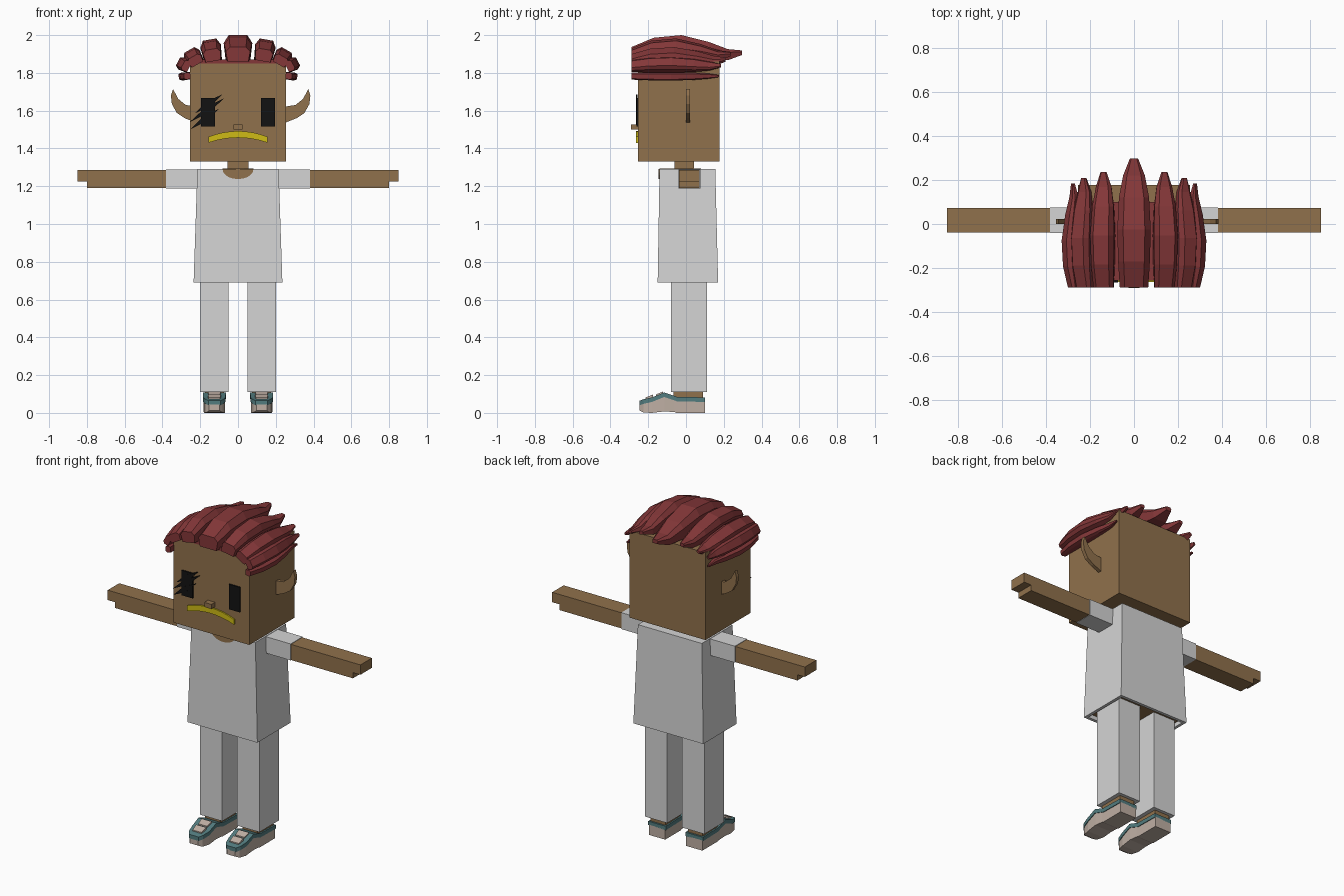
import bpy, bmesh, math

old = bpy.data.objects.get("Cube")
if old:
    bpy.data.objects.remove(old, do_unlink=True)


def material(name, rgb):
    m = bpy.data.materials.new(name)
    m.use_nodes = True
    m.diffuse_color = (*rgb, 1)
    bsdf = next(n for n in m.node_tree.nodes if n.type == "BSDF_PRINCIPLED")
    bsdf.inputs["Base Color"].default_value = (*rgb, 1)
    bsdf.inputs["Roughness"].default_value = 0.9
    return m


SKIN = material("brown skin", (0.28, 0.165, 0.072))
CLOTH = material("white cloth", (0.66, 0.66, 0.66))
HAIR = material("dark red hair", (0.23, 0.038, 0.04))
BLACK = material("black", (0.006, 0.006, 0.006))
YELLOW = material("yellow lip", (0.62, 0.5, 0.008))
BEIGE = material("beige shoe", (0.52, 0.43, 0.37))
TEAL = material("teal trim", (0.085, 0.2, 0.21))


def loft(name, rings, *mats):
    """Skin a row of equal-length rings of points, with flat end caps."""
    bm = bmesh.new()
    rows = [[bm.verts.new(p) for p in ring] for ring in rings]
    n = len(rows[0])
    for a, b in zip(rows, rows[1:]):
        for i in range(n):
            j = (i + 1) % n
            bm.faces.new((a[i], a[j], b[j], b[i]))
    bm.faces.new(rows[0])
    bm.faces.new(rows[-1])
    bmesh.ops.recalc_face_normals(bm, faces=bm.faces)
    mesh = bpy.data.meshes.new(name)
    bm.to_mesh(mesh)
    bm.free()
    obj = bpy.data.objects.new(name, mesh)
    for m in mats:
        mesh.materials.append(m)
    bpy.context.collection.objects.link(obj)
    return obj


def rect(x0, x1, y0, y1, z):
    return [(x0, y0, z), (x1, y0, z), (x1, y1, z), (x0, y1, z)]


def box(name, x0, x1, y0, y1, z0, z1, mat):
    return loft(name, [rect(x0, x1, y0, y1, z0), rect(x0, x1, y0, y1, z1)], mat)


def prism(name, outline, y0, y1, mat):
    """Extrude an x-z outline along y."""
    return loft(name, [[(x, y, z) for x, z in outline] for y in (y0, y1)], mat)


def slab(name, stations, x, mat):
    """Loft along y from (y, bottom, top, half width) stations."""
    return loft(name, [[(x - w, y, a), (x + w, y, a), (x + w, y, b), (x - w, y, b)]
                       for y, a, b, w in stations], mat)


# Head and neck
box("head", -0.255, 0.255, -0.255, 0.177, 1.33, 1.86, SKIN)
box("neck", -0.055, 0.055, -0.06, 0.042, 1.27, 1.34, SKIN)
box("nose", -0.024, 0.024, -0.29, -0.25, 1.5, 1.528, SKIN)

# Eyes, lashes and mouth
for side, s in (("left", 1), ("right", -1)):
    box(side + "_eye", s * 0.122, s * 0.196, -0.263, -0.254, 1.515, 1.667, BLACK)
for i, (xa, za, xb, zb) in enumerate([(-0.23, 1.585, -0.085, 1.685),
                                      (-0.255, 1.54, -0.072, 1.667),
                                      (-0.25, 1.503, -0.1, 1.61)]):
    xm, zm = (xa + xb) / 2, (za + zb) / 2
    prism(f"right_lash_{i + 1}", [(xa, za), (xm + 0.008, zm - 0.014), (xb, zb),
                                  (xm - 0.008, zm + 0.014)], -0.265, -0.256, BLACK)
steps = [i / 4 - 1 for i in range(9)]
mouth = [(0.157 * t, 1.492 - 0.03 * t * t) for t in steps]
mouth += [(0.157 * t, 1.457 - 0.027 * t * t) for t in reversed(steps)]
prism("mouth", mouth, -0.264, -0.255, YELLOW)

# Pointed ears, the right one set deeper
EAR = [(0.24, 1.62), (0.305, 1.63), (0.345, 1.663), (0.372, 1.715), (0.383, 1.68),
       (0.378, 1.635), (0.352, 1.588), (0.31, 1.56), (0.24, 1.532)]
prism("left_ear", EAR, 0.0, 0.022, SKIN)
prism("right_ear", [(0.028 - x, z) for x, z in EAR], 0.0, 0.022, SKIN)

# Hair: faceted strands swept from the brow to tapered tips at the back
SWEEP = [(0, 0, 0.55, 0.85), (0.2, 0, 0.9, 0.95), (0.45, 0, 1, 1),
         (0.7, 0.05, 0.74, 0.9), (0.87, 0.05, 0.47, 0.65), (1, 0.25, 0.42, 0.25)]
FRONT = -0.288


def strand(name, x, z, angle, half, height, tip, s=1):
    c, d = math.cos(math.radians(angle)), math.sin(math.radians(angle))
    rings = []
    for f, low, top, w in SWEEP:
        y = FRONT + f * (tip - FRONT)
        lo, hi, hw = low * height, top * height, w * half
        mid = lo + (hi - lo) * 0.7
        section = [(-0.85 * hw, lo), (-hw, mid), (-0.65 * hw, hi),
                   (0.65 * hw, hi), (hw, mid), (0.85 * hw, lo)]
        rings.append([(s * (x + u * c + v * d), y, z - u * d + v * c) for u, v in section])
    loft(name, rings, HAIR)


box("scalp", -0.24, 0.24, -0.257, 0.1, 1.85, 1.872, HAIR)
strand("hair_middle", 0, 1.86, 0, 0.076, 0.14, 0.297)
for side, s in (("left", 1), ("right", -1)):
    strand(side + "_hair_inner", 0.131, 1.862, 10, 0.055, 0.116, 0.237, s)
    strand(side + "_hair_outer", 0.214, 1.845, 30, 0.047, 0.088, 0.21, s)
    strand(side + "_hair_side", 0.258, 1.828, 62, 0.036, 0.068, 0.185, s)
    strand(side + "_hair_low", 0.252, 1.785, 95, 0.022, 0.062, 0.175, s)

# Shirt: tapered, with a recessed underside showing the body
hem = rect(-0.235, 0.235, -0.15, 0.17, 0.69)
inner = [rect(-0.217, 0.217, -0.132, 0.152, z) for z in (0.715, 0.69)]
shirt = loft("shirt", [inner[0], inner[1], hem, rect(-0.215, 0.215, -0.14, 0.155, 1.29)],
             CLOTH, SKIN)
for p in shirt.data.polygons:
    if p.normal.z < -0.9 and p.center.z > 0.7:
        p.material_index = 1

# Round neckline on the chest and shoulders
arc = [math.pi * (1 + i / 10) for i in range(11)]
prism("neckline", [(0.082 * math.cos(a), 1.29 + 0.052 * math.sin(a)) for a in arc],
      -0.145, -0.137, SKIN)
ring = [2 * math.pi * i / 16 for i in range(16)]
loft("neck_opening", [[(0.082 * math.cos(a), -0.03 + 0.11 * math.sin(a), z) for a in ring]
                      for z in (1.286, 1.293)], SKIN)

# Shoe stations: y, bottom, top, half width
SOLE = [(-0.245, 0.012, 0.045, 0.028), (-0.225, 0.002, 0.052, 0.044),
        (-0.18, 0, 0.062, 0.055), (-0.115, 0.008, 0.088, 0.057),
        (-0.06, 0.004, 0.07, 0.055), (-0.05, 0, 0.065, 0.055), (0.1, 0, 0.062, 0.055)]
TRIM = [(y, top - 0.004, top + 0.02, w + 0.004) for y, low, top, w in SOLE]

# Arms, legs and shoes
ARM = [(0.38, 1.19), (0.8, 1.19), (0.8, 1.225), (0.85, 1.225), (0.85, 1.285), (0.38, 1.285)]
for side, s in (("left", 1), ("right", -1)):
    box(side + "_sleeve", s * 0.2, s * 0.382, -0.04, 0.076, 1.188, 1.288, CLOTH)
    prism(side + "_arm", [(s * x, z) for x, z in ARM], -0.038, 0.072, SKIN)
    box(side + "_trouser_leg", s * 0.05, s * 0.2, -0.08, 0.11, 0.11, 0.72, CLOTH)
    x = s * 0.125
    box(side + "_ankle", x - 0.05, x + 0.05, -0.065, 0.09, 0.06, 0.12, SKIN)
    slab(side + "_shoe_sole", SOLE, x, BEIGE)
    slab(side + "_shoe_trim", TRIM, x, TEAL)
    # Tongue panels either side of a teal strap
    for part, ya, yb in (("toe_panel", -0.215, -0.175), ("tongue", -0.16, -0.122)):
        za, zb = [0.076 + (y + 0.225) * 0.3 for y in (ya, yb)]
        slab(f"{side}_{part}", [(ya, za - 0.02, za + 0.002, 0.03),
                                (yb, zb - 0.02, zb + 0.006, 0.034)], x, BEIGE)
